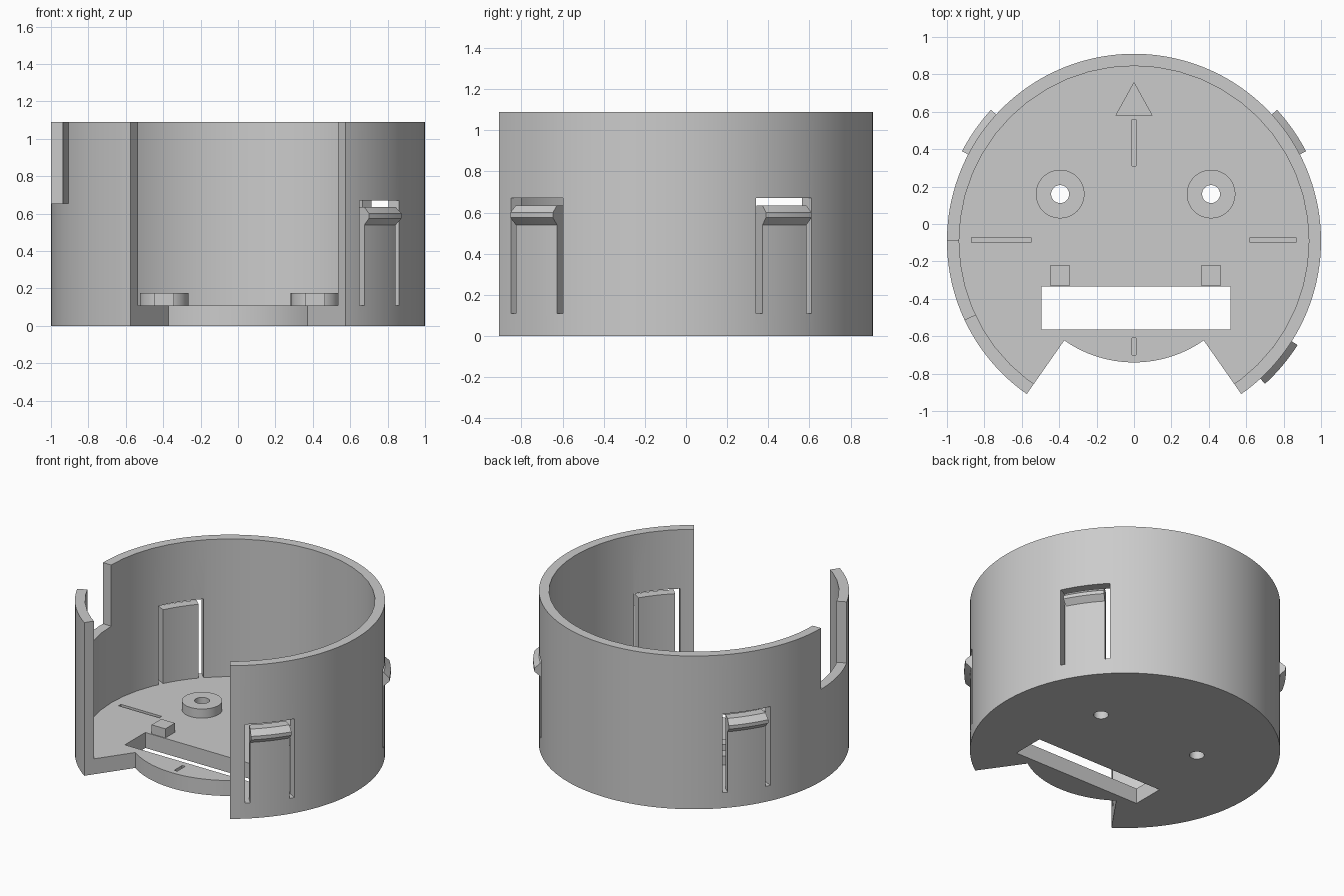
import bpy, bmesh
from math import radians, cos, sin

if "Cube" in bpy.data.objects:
    bpy.data.objects.remove(bpy.data.objects["Cube"])

CY = -0.09                    # centre of the round body
R_OUT, R_IN, R_LIP = 1.0, 0.935, 0.65
HEIGHT, FLOOR = 1.09, 0.11

grey = bpy.data.materials.new("plain_grey")
grey.use_nodes = True
grey.diffuse_color = (0.6, 0.6, 0.6, 1)
grey.node_tree.nodes["Principled BSDF"].inputs["Base Color"].default_value = (0.6, 0.6, 0.6, 1)


def finish(name, bm):
    bmesh.ops.recalc_face_normals(bm, faces=bm.faces)
    mesh = bpy.data.meshes.new(name)
    bm.to_mesh(mesh)
    bm.free()
    mesh.materials.append(grey)
    ob = bpy.data.objects.new(name, mesh)
    bpy.context.collection.objects.link(ob)
    return ob


def arc(r, a0, a1, cx=0, cy=CY, n=0):
    n = n or max(2, int(abs(a1 - a0) / 2.5))
    angles = [radians(a0 + (a1 - a0) * i / n) for i in range(n + 1)]
    return [(cx + r * cos(a), cy + r * sin(a)) for a in angles]


def prism(name, outline, z0, z1):
    bm = bmesh.new()
    face = bm.faces.new([bm.verts.new((x, y, z0)) for x, y in outline])
    top = bmesh.ops.extrude_face_region(bm, geom=[face])["geom"]
    bmesh.ops.translate(bm, vec=(0, 0, z1 - z0),
                        verts=[v for v in top if isinstance(v, bmesh.types.BMVert)])
    return finish(name, bm)


def sector(name, r0, r1, a0, a1, z0, z1):
    return prism(name, arc(r1, a0, a1) + arc(r0, a1, a0), z0, z1)


def circle(name, x, y, r, z0, z1):
    return prism(name, arc(r, 0, 360, x, y, 48)[:-1], z0, z1)


def box(name, x0, x1, y0, y1, z0, z1):
    return prism(name, [(x0, y0), (x1, y0), (x1, y1), (x0, y1)], z0, z1)


def sweep(name, profile, a0, a1, n=8):
    """Sweep an (r, z) profile around the body axis."""
    bm = bmesh.new()
    rings = []
    for i in range(n + 1):
        a = radians(a0 + (a1 - a0) * i / n)
        rings.append([bm.verts.new((r * cos(a), CY + r * sin(a), z)) for r, z in profile])
    k = len(profile)
    for p, q in zip(rings, rings[1:]):
        for j in range(k):
            bm.faces.new((p[j], p[(j + 1) % k], q[(j + 1) % k], q[j]))
    bm.faces.new(rings[0])
    bm.faces.new(rings[-1])
    return finish(name, bm)


def select(ob):
    bpy.ops.object.select_all(action="DESELECT")
    ob.select_set(True)
    bpy.context.view_layer.objects.active = ob


def cut(ob, cutter):
    mod = ob.modifiers.new("cut", "BOOLEAN")
    mod.operation, mod.solver, mod.object = "DIFFERENCE", "EXACT", cutter
    select(ob)
    bpy.ops.object.modifier_apply(modifier=mod.name)
    bpy.data.objects.remove(cutter)


# Cup body: open at the front, with a rounded floor lip in the opening
body = prism("cup_body", arc(R_OUT, -55, 235) + arc(R_LIP, 235, 305), 0, HEIGHT)
cut(body, circle("pocket", 0, CY, R_IN, FLOOR, 2))
pocket_fix = 0.9
cut(body, sector("rim_notch", pocket_fix, 1.1, 180, 205, 0.655, 2))
parts = [body]

# Snap clips in wall windows
hook = [(R_IN, 0.1), (R_OUT, 0.1), (R_OUT, 0.54), (1.037, 0.575),
        (1.037, 0.6), (R_OUT, 0.635), (R_IN, 0.635)]
for side, angle in (("back_left", 35), ("back_right", 145), ("front_left", -40)):
    cut(body, sector("window", pocket_fix, 1.1, angle - 9.5, angle + 9.5, FLOOR, 0.67))
    parts.append(sweep("snap_clip_" + side, hook, angle - 7.5, angle + 7.5))

# Floor slot
cut(body, box("slot", -0.495, 0.515, -0.565, -0.335, -1, 0.5))

# Screw posts with through holes, and stop blocks
for side, x in (("right", -0.395), ("left", 0.412)):
    post = circle("screw_post_" + side, x, 0.16, 0.13, 0.1, 0.175)
    for ob in (body, post):
        cut(ob, circle("hole", x, 0.16, 0.048, -1, 1))
    parts.append(post)
    parts.append(box("stop_block_" + side, x - 0.054, x + 0.054, -0.33, -0.222, 0.1, 0.175))

# Engraved arrow and alignment marks
ENGRAVE = 0.09
for x0, x1, y0, y1 in ((-0.012, 0.012, 0.31, 0.56), (-0.012, 0.012, -0.7, -0.61),
                       (-0.87, -0.55, -0.1, -0.073), (0.62, 0.865, -0.1, -0.073)):
    cut(body, box("mark", x0, x1, y0, y1, ENGRAVE, 0.5))
cut(body, prism("arrow_head", [(-0.097, 0.58), (0.097, 0.58), (0, 0.755)], ENGRAVE, 0.5))

for ob in parts:
    select(ob)
    bpy.ops.object.shade_smooth_by_angle(angle=radians(25))
